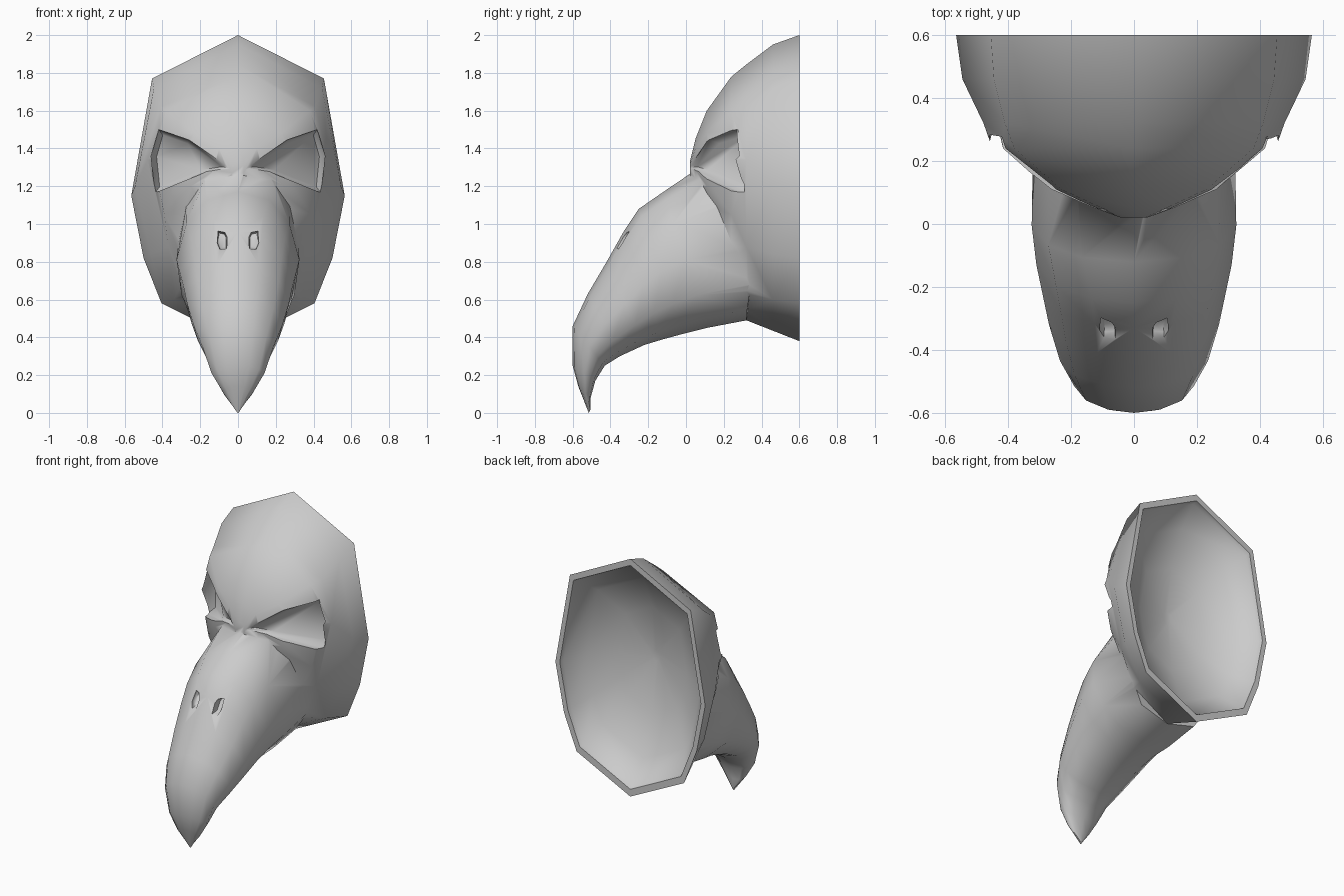
import bpy, bmesh

if "Cube" in bpy.data.objects:
    bpy.data.objects.remove(bpy.data.objects["Cube"])

def loft(name, rings):
    """Closed solid through a list of equal-length rings."""
    bm = bmesh.new()
    vs = [[bm.verts.new(p) for p in r] for r in rings]
    n = len(rings[0])
    for a, b in zip(vs, vs[1:]):
        for i in range(n):
            j = (i + 1) % n
            bm.faces.new((a[i], a[j], b[j], b[i]))
    bm.faces.new(vs[0])
    bm.faces.new(vs[-1])
    bmesh.ops.recalc_face_normals(bm, faces=bm.faces)
    me = bpy.data.meshes.new(name)
    bm.to_mesh(me)
    bm.free()
    ob = bpy.data.objects.new(name, me)
    bpy.context.collection.objects.link(ob)
    return ob

def mirror_ring(half):
    """Complete a half ring whose end points lie on x = 0."""
    return half + [(-x, y, z) for x, y, z in half[-2:0:-1]]

def boolean(target, tool, op):
    m = target.modifiers.new(tool.name, 'BOOLEAN')
    m.object, m.operation, m.solver = tool, op, 'EXACT'
    bpy.context.view_layer.objects.active = target
    bpy.ops.object.modifier_apply(modifier=m.name)
    bpy.data.objects.remove(tool)

# Head: half outlines (x, z) at y levels from the back rim to the brow
head_levels = [
    (.60, [(0, 2), (.455, 1.77), (.565, 1.15), (.50, .82), (.405, .58), (0, .38)]),
    (.46, [(0, 1.95), (.445, 1.72), (.545, 1.2), (.46, .84), (.34, .6), (0, .435)]),
    (.32, [(0, 1.845), (.41, 1.62), (.478, 1.34), (.37, .88), (.27, .64), (0, .49)]),
    (.24, [(0, 1.78), (.38, 1.6), (.45, 1.34), (.39, 1.05), (.26, .8), (0, .7)]),
    (.11, [(0, 1.6), (.23, 1.48), (.29, 1.33), (.25, 1.2), (.18, 1.1), (0, 1.0)]),
    (.05, [(0, 1.45), (.1, 1.4), (.13, 1.31), (.11, 1.23), (.08, 1.18), (0, 1.15)]),
    (.02, [(0, 1.33), (.03, 1.31), (.04, 1.29), (.03, 1.27), (.02, 1.25), (0, 1.24)]),
]
mask = loft("bird_mask", [mirror_ring([(x, y, z) for x, z in o]) for y, o in head_levels])

# Beak: top (y, z), bottom (y, z), half width for each section
beak_sections = [
    (.05, 1.285, .32, .49, .32), (-.12, 1.17, .11, .45, .325),
    (-.25, 1.08, -.01, .42, .31), (-.33, .96, -.12, .39, .29),
    (-.42, .80, -.22, .36, .27), (-.52, .63, -.35, .30, .235),
    (-.60, .46, -.43, .25, .19), (-.60, .25, -.48, .17, .14),
    (-.57, .14, -.505, .08, .08), (-.515, 0, -.505, .02, .008),
]
profile = [(0, 0), (.06, .43), (.23, .8), (.5, 1), (.76, .9), (.93, .55), (1, 0)]
fullness = {0: .7, 1: .8}          # squarer sections where the beak meets the face
rings = []
for k, (ty, tz, by, bz, w) in enumerate(beak_sections):
    half = []
    for t, u in profile:
        u = u ** fullness.get(k, 1)
        sink = .12 * u ** 4 if k == 0 else 0
        half.append((w * u, ty + (by - ty) * t + sink, tz + (bz - tz) * t))
    rings.append(mirror_ring(half))
boolean(mask, loft("beak", rings), 'UNION')

# Hollow back: thin rim sloping to a shallow bowl (y, scale of the rim outline)
bowl = []
for y, s in ((.62, .95), (.57, .93), (.46, .76), (.36, .45), (.32, .05)):
    bowl.append(mirror_ring([(x * s, y, 1.24 + (z - 1.24) * s) for x, z in head_levels[0][1]]))
boolean(mask, loft("bowl_cutter", bowl), 'DIFFERENCE')

# Recessed eyes and nostrils, one cutter per side
def pocket(name, outline, surface, depth, shrink, side):
    cx = sum(p[0] for p in outline) / len(outline)
    cz = sum(p[1] for p in outline) / len(outline)
    rs = []
    for d, s in ((-.14, 1), (0, 1), (depth, shrink)):
        rs.append([(side * (cx + (x - cx) * s), surface(x, z) + d, cz + (z - cz) * s)
                   for x, z in outline])
    boolean(mask, loft(name, rs), 'DIFFERENCE')

eye = [(.04, 1.295), (.26, 1.445), (.42, 1.5), (.46, 1.36), (.44, 1.165), (.17, 1.275)]
nostril = [(.06, .87), (.095, .865), (.11, .9), (.105, .962), (.07, .955), (.058, .93)]
for side in (1, -1):
    pocket("eye_cutter", eye, lambda x, z: .2 * x + 1.1 * x * x, .05, .82, side)
    pocket("nostril_cutter", nostril, lambda x, z: -.34 + (z - .87) * .55, .025, .8, side)

# Smooth shading with crisp eye edges
bpy.ops.object.select_all(action='DESELECT')
mask.select_set(True)
bpy.context.view_layer.objects.active = mask
bpy.ops.object.shade_smooth_by_angle(angle=1.05)
